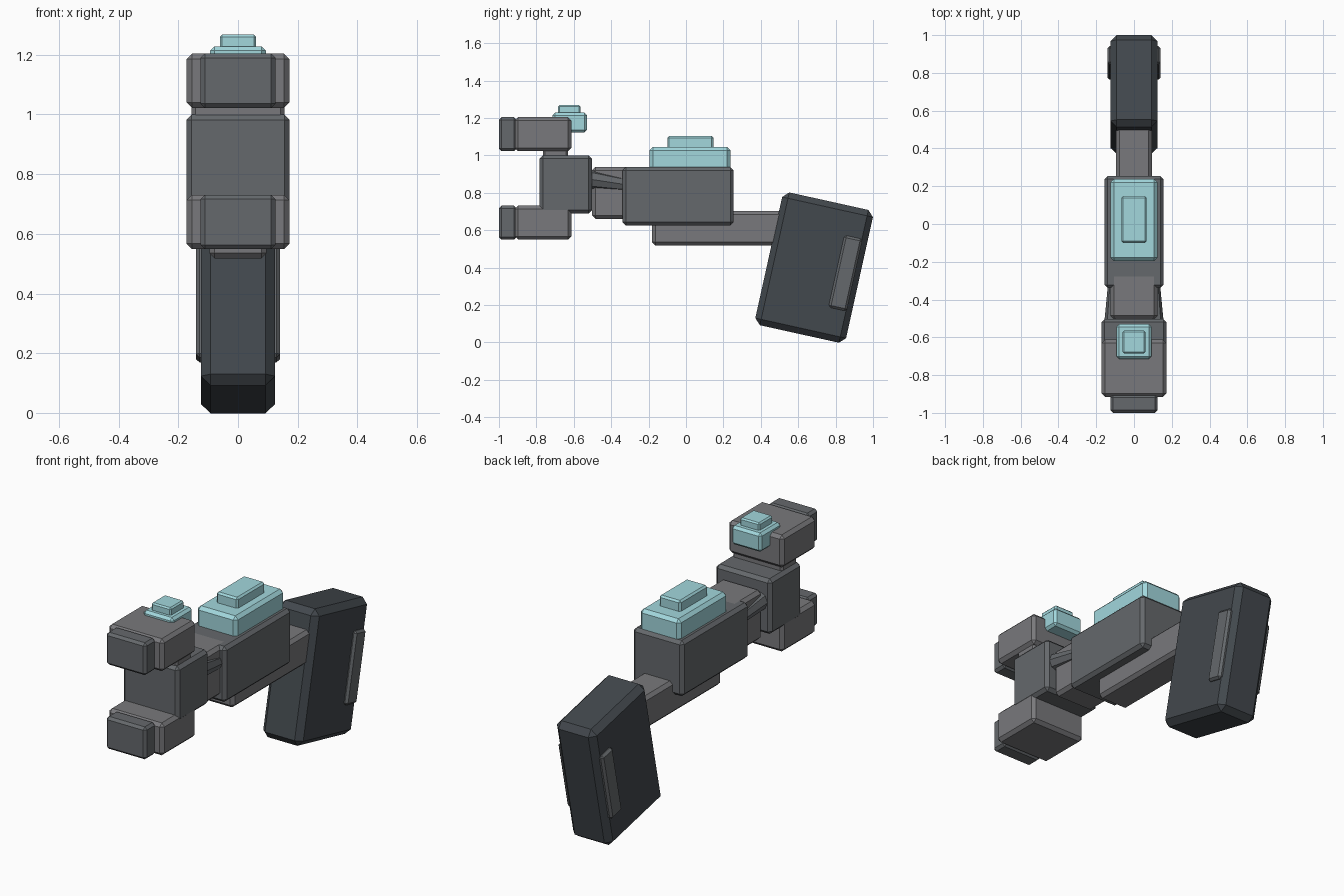
import bpy, bmesh, math
from mathutils import Vector, Matrix

if "Cube" in bpy.data.objects:
    bpy.data.objects.remove(bpy.data.objects["Cube"])


def material(name, color):
    m = bpy.data.materials.new(name)
    m.diffuse_color = (*color, 1)
    m.use_nodes = True
    m.node_tree.nodes["Principled BSDF"].inputs["Base Color"].default_value = m.diffuse_color
    return m


STEEL = material("steel", (0.13, 0.14, 0.15))
LIGHT = material("light_steel", (0.19, 0.19, 0.20))
DARK = material("dark_steel", (0.055, 0.065, 0.075))
CYAN = material("cyan", (0.36, 0.68, 0.72))


def finish(bm, name, mat):
    mesh = bpy.data.meshes.new(name)
    bm.to_mesh(mesh)
    bm.free()
    mesh.materials.append(mat)
    ob = bpy.data.objects.new(name, mesh)
    bpy.context.collection.objects.link(ob)
    return ob


def block(name, hx, y, z, mat, bevel=0.018, x=0.0, tilt=0.0):
    """Chamfered box spanning y and z ranges, half width hx, tilted about x."""
    size = Vector((2 * hx, y[1] - y[0], z[1] - z[0]))
    bm = bmesh.new()
    bmesh.ops.create_cube(bm, size=1)
    bmesh.ops.scale(bm, vec=size, verts=bm.verts)
    bmesh.ops.bevel(bm, geom=bm.edges[:], offset=bevel, segments=1,
                    affect='EDGES', profile=0.5)
    ob = finish(bm, name, mat)
    ob.location = (x, sum(y) / 2, sum(z) / 2)
    ob.rotation_euler.x = tilt
    return ob


def tilted(name, hx, cy, cz, w, h, mat, bevel, x=0.0):
    return block(name, hx, (cy - w / 2, cy + w / 2), (cz - h / 2, cz + h / 2),
                 mat, bevel, x, math.radians(-12.5))


def rod(name, a, b, r1, r2, mat):
    a, b = Vector(a), Vector(b)
    d = b - a
    bm = bmesh.new()
    bmesh.ops.create_cone(bm, cap_ends=True, segments=8, radius1=r1,
                          radius2=r2, depth=d.length)
    ob = finish(bm, name, mat)
    ob.matrix_world = (Matrix.Translation((a + b) / 2)
                       @ d.to_track_quat('Z', 'Y').to_matrix().to_4x4())


# Two front prongs with narrower tips
for label, z0 in (("upper", 1.022), ("lower", 0.549)):
    z = (z0, z0 + 0.182)
    block(label + "_prong", 0.172, (-0.915, -0.612), z, LIGHT)
    block(label + "_prong_tip", 0.125, (-1.0, -0.905), z, STEEL, 0.014)

# Head block, its riser and the neck
block("head_block", 0.173, (-0.782, -0.502), (0.69, 1.0), STEEL)
block("prong_riser", 0.155, (-0.765, -0.63), (0.97, 1.06), LIGHT, 0.012)
block("neck", 0.125, (-0.502, -0.26), (0.66, 0.938), LIGHT)

# Tapered rods beside the neck
for side, s in (("right", 1), ("left", -1)):
    rod(side + "_neck_rod", (s * 0.105, -0.53, 0.875), (s * 0.1, -0.30, 0.84),
        0.053, 0.036, STEEL)

# Main body and lower rail
block("body", 0.157, (-0.34, 0.255), (0.625, 0.938), STEEL)
block("lower_rail", 0.096, (-0.182, 0.56), (0.518, 0.702), LIGHT)

# Stepped cyan caps
block("body_cap", 0.125, (-0.195, 0.238), (0.90, 1.045), CYAN)
block("body_cap_step", 0.067, (-0.10, 0.147), (1.02, 1.103), CYAN, 0.01)
block("sight_cap", 0.093, (-0.715, -0.53), (1.122, 1.228), CYAN, 0.014)
block("sight_cap_step", 0.061, (-0.685, -0.564), (1.20, 1.268), CYAN, 0.008)

# Tilted rear grip with side plates and a cyan inset
tilted("rear_grip", 0.124, 0.685, 0.40, 0.497, 0.727, DARK, 0.032)
for side, s in (("right", 1), ("left", -1)):
    tilted(side + "_grip_plate", 0.02, 0.853, 0.37, 0.10, 0.395, STEEL, 0.012,
           s * 0.121)
tilted("grip_inset", 0.104, 0.53, 0.575, 0.11, 0.11, CYAN, 0.01)
